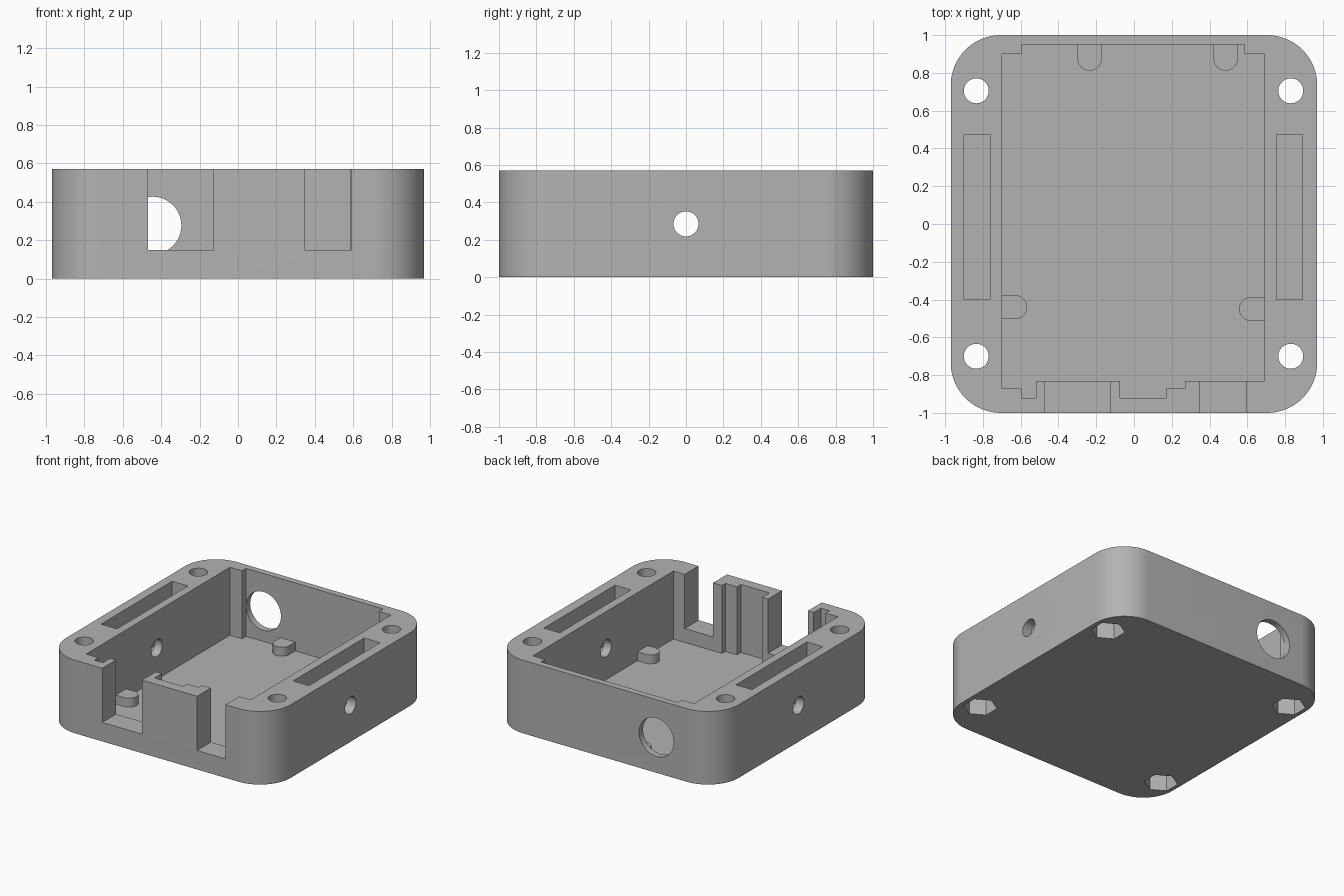
import bpy, bmesh
from math import pi, cos, sin, radians

cube = bpy.data.objects.get("Cube")
if cube:
    bpy.data.objects.remove(cube, do_unlink=True)

HEIGHT, FLOOR, SLOT_Z = 0.57, 0.04, 0.148
ABOVE = HEIGHT + 0.1

grey = bpy.data.materials.new("plain grey")
grey.use_nodes = True
grey.diffuse_color = (0.45, 0.45, 0.45, 1)
grey.node_tree.nodes["Principled BSDF"].inputs["Base Color"].default_value = grey.diffuse_color


def arc(cx, cy, r, start, end, steps):
    """Points on a circular arc, angles in degrees."""
    angles = [radians(start + (end - start) * i / steps) for i in range(steps + 1)]
    return [(cx + r * cos(a), cy + r * sin(a)) for a in angles]


def prism(name, outline, low, high, axis="z"):
    """Extrude a closed outline along one axis."""
    place = {"z": lambda a, b, c: (a, b, c),
             "y": lambda a, b, c: (a, c, b),
             "x": lambda a, b, c: (c, a, b)}[axis]
    bm = bmesh.new()
    base = bm.faces.new([bm.verts.new(place(a, b, low)) for a, b in outline])
    grown = bmesh.ops.extrude_face_region(bm, geom=[base])["geom"]
    shift = place(0, 0, high - low)
    bmesh.ops.translate(bm, vec=shift,
                        verts=[v for v in grown if isinstance(v, bmesh.types.BMVert)])
    bmesh.ops.recalc_face_normals(bm, faces=bm.faces)
    mesh = bpy.data.meshes.new(name)
    bm.to_mesh(mesh)
    bm.free()
    mesh.materials.append(grey)
    ob = bpy.data.objects.new(name, mesh)
    bpy.context.collection.objects.link(ob)
    return ob


def block(x0, x1, y0, y1):
    return [(x0, y0), (x1, y0), (x1, y1), (x0, y1)]


def circle(cx, cy, r, sides=40, turn=0):
    return arc(cx, cy, r, turn, turn + 360, sides)[:-1]


def activate(ob):
    bpy.ops.object.select_all(action="DESELECT")
    ob.select_set(True)
    bpy.context.view_layer.objects.active = ob


def cut(target, outline, low, high, axis="z"):
    """Subtract an extruded outline from the target."""
    cutter = prism("cutter", outline, low, high, axis)
    mod = target.modifiers.new("cut", "BOOLEAN")
    mod.operation, mod.solver, mod.object = "DIFFERENCE", "EXACT", cutter
    activate(target)
    bpy.ops.object.modifier_apply(modifier=mod.name)
    bpy.data.objects.remove(cutter, do_unlink=True)


# Rounded outer body
R = 0.265
body_outline = []
for sx, sy, start in ((1, 1, 0), (-1, 1, 90), (-1, -1, 180), (1, -1, 270)):
    body_outline += arc(sx * (0.97 - R), sy * (1 - R), R, start, start + 90, 16)
body = prism("case_body", body_outline, 0, HEIGHT)

# Stepped inner cavity
half_back = [(0.69, 0.90), (0.585, 0.90), (0.585, 0.95),
             (-0.595, 0.95), (-0.595, 0.90), (-0.70, 0.90)]
front_steps = [(-0.70, -0.87), (-0.595, -0.87), (-0.595, -0.92), (-0.52, -0.92),
               (-0.52, -0.83), (-0.075, -0.83), (-0.075, -0.92), (0.17, -0.92),
               (0.17, -0.87), (0.27, -0.87), (0.27, -0.83), (0.69, -0.83)]
cut(body, half_back + front_steps, FLOOR, ABOVE)

# Open notches in the front wall
for x0, x1 in ((-0.47, -0.127), (0.347, 0.592)):
    cut(body, block(x0, x1, -1.1, -0.8), SLOT_Z, ABOVE)

# Side pockets in the rim
for x0, x1 in ((-0.90, -0.763), (0.755, 0.892)):
    cut(body, block(x0, x1, -0.40, 0.475), SLOT_Z, ABOVE)

# Corner screw holes with hexagonal nut recesses underneath
for x in (-0.835, 0.83):
    for y in (-0.70, 0.705):
        cut(body, circle(x, y, 0.066), -0.1, ABOVE)
        cut(body, circle(x, y, 0.12, 6, 30), -0.1, 0.13)

# Cross hole through both sides, and cable hole in the back wall
cut(body, circle(0, 0.285, 0.067), -1.1, 1.1, "x")
cut(body, circle(-0.445, 0.277, 0.15, 48), 0.8, 1.1, "y")

activate(body)
bpy.ops.object.shade_smooth_by_angle(angle=radians(30))

# Round-ended board supports, reaching out from the walls
POST_R, POST_TOP = 0.064, 0.11
supports = (("back_support_right", -0.235, 0.875, 180, 0, 0.08),
            ("back_support_left", 0.485, 0.875, 180, 0, 0.08),
            ("side_support_right", -0.63, -0.44, -90, -0.08, 0),
            ("side_support_left", 0.62, -0.45, 90, 0.08, 0))
for name, x, y, start, dx, dy in supports:
    nose = arc(x, y, POST_R, start, start + 180, 16)
    root = [(nose[-1][0] + dx, nose[-1][1] + dy), (nose[0][0] + dx, nose[0][1] + dy)]
    post = prism(name, nose + root, FLOOR - 0.01, POST_TOP)
    activate(post)
    bpy.ops.object.shade_smooth_by_angle(angle=radians(30))
